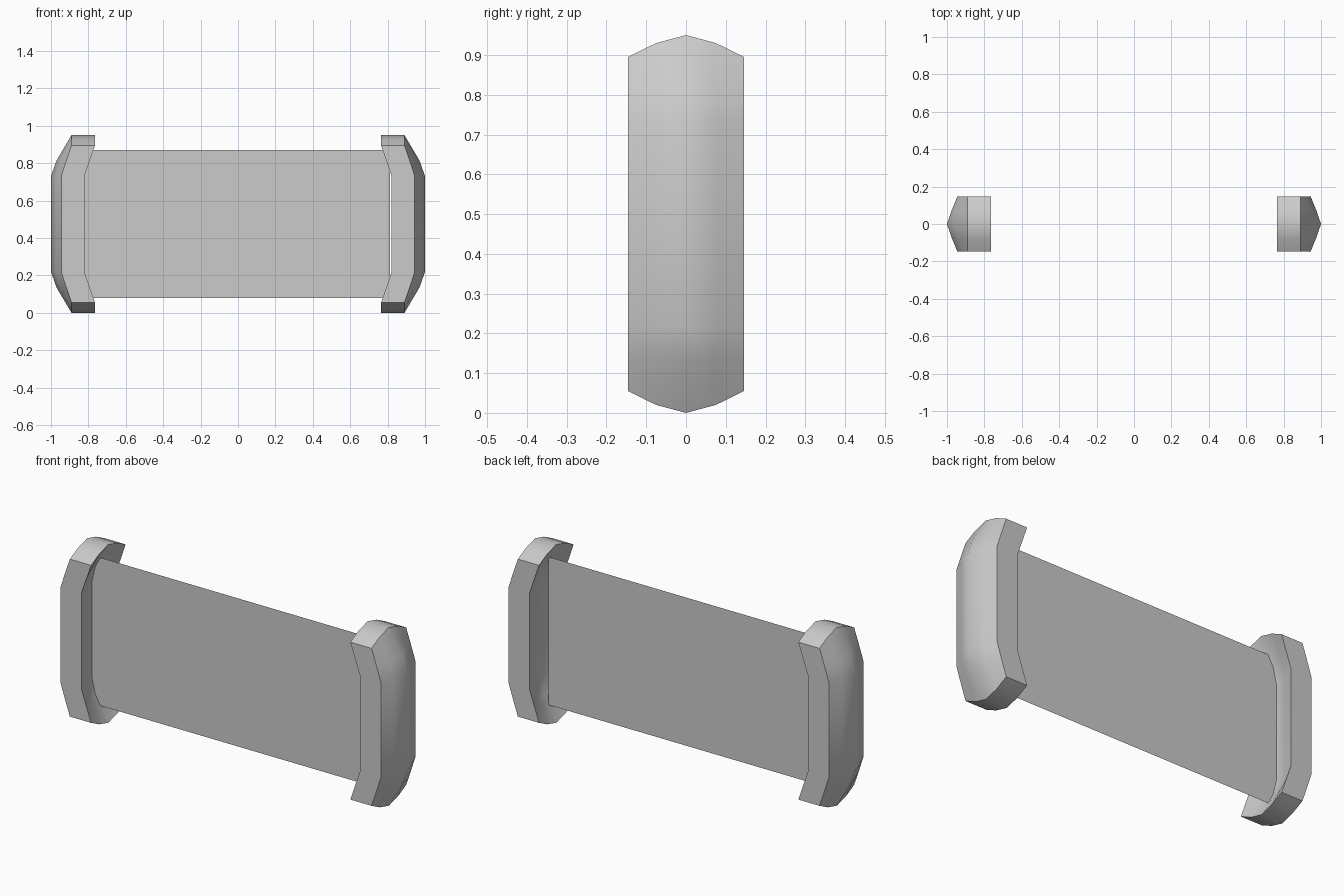
import bpy, bmesh, math

if "Cube" in bpy.data.objects:
    bpy.data.objects.remove(bpy.data.objects["Cube"])

MID = 0.475  # mid height of the model


def make_object(name, bm):
    mesh = bpy.data.meshes.new(name)
    bm.to_mesh(mesh)
    bm.free()
    obj = bpy.data.objects.new(name, mesh)
    bpy.context.collection.objects.link(obj)
    return obj


def section(top, outer, mid_outer, mid_inner, inner):
    """Closed C-shaped outline (x, z above the middle), mirrored top to bottom."""
    upper = [(0.89, top), (mid_outer, 0.34), (outer, 0.255)]
    back = [(inner, 0.255), (mid_inner, 0.34), (0.765, top)]
    flip = lambda pts: [(x, -z) for x, z in reversed(pts)]
    return upper + flip(upper) + flip(back) + back


# outlines from the flat side face to the central ridge
edge = section(0.42, 0.945, 0.9175, 0.7925, 0.822)
half = section(0.455, 0.974, 0.946, 0.822, 0.842)
ridge = section(0.475, 1.0, 0.97, 0.84, 0.86)
stations = [(-0.146, edge), (-0.075, half), (0, ridge), (0.075, half), (0.146, edge)]

# end caps: outlines lofted across the depth, one per side
for name, side in (("right_end_cap", 1), ("left_end_cap", -1)):
    bm = bmesh.new()
    rings = [[bm.verts.new((side * x, y, MID + z)) for x, z in pts] for y, pts in stations]
    n = len(edge)
    for a, b in zip(rings, rings[1:]):
        for i in range(n):
            j = (i + 1) % n
            bm.faces.new((a[i], a[j], b[j], b[i]))
    # flat side faces, closed as strips between outer and inner outline
    for ring in (rings[0], rings[-1]):
        for i in range(n // 2 - 1):
            bm.faces.new((ring[i], ring[i + 1], ring[n - 2 - i], ring[n - 1 - i]))
    bmesh.ops.recalc_face_normals(bm, faces=bm.faces)
    cap = make_object(name, bm)
    bpy.ops.object.select_all(action='DESELECT')
    cap.select_set(True)
    bpy.context.view_layer.objects.active = cap
    bpy.ops.object.shade_smooth_by_angle(angle=math.radians(45))

# thin flat panel spanning between the caps
bm = bmesh.new()
corners = [(-0.87, 0.08), (0.814, 0.08), (0.814, 0.87), (-0.87, 0.87)]
bm.faces.new([bm.verts.new((x, -0.004, z)) for x, z in corners])
make_object("panel", bm)
